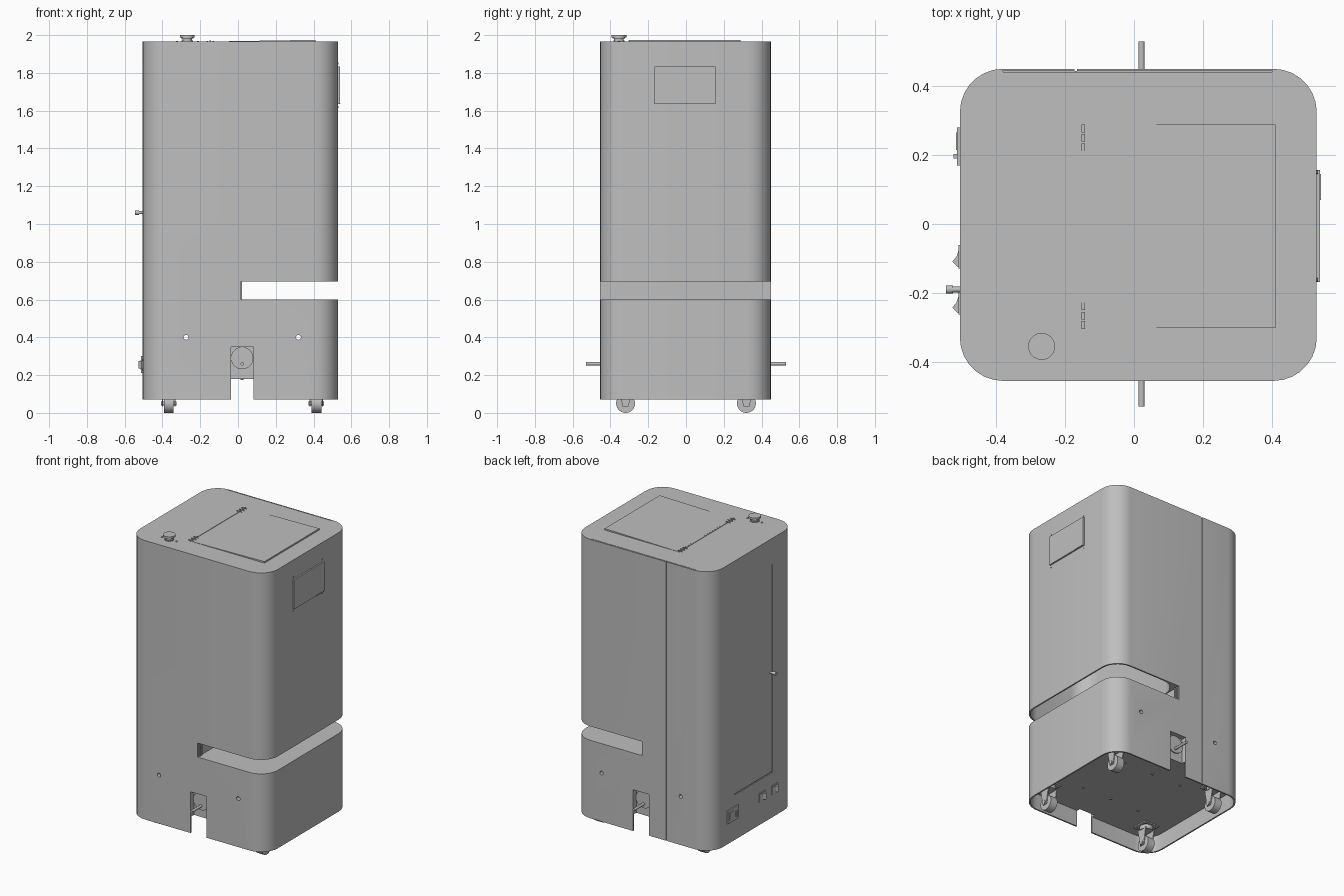
import bpy, bmesh, math

if "Cube" in bpy.data.objects:
    bpy.data.objects.remove(bpy.data.objects["Cube"])

# One painted-metal colour
grey = bpy.data.materials.new("painted grey")
grey.use_nodes = True
colour = (0.52, 0.52, 0.52, 1)
grey.diffuse_color = colour
grey.node_tree.nodes["Principled BSDF"].inputs["Base Color"].default_value = colour


def prism(name, profile, lo, hi, axis="z"):
    """Extrude a 2D profile along an axis, from lo to hi."""
    place = {"x": lambda a, b: (lo, a, b),
             "y": lambda a, b: (a, lo, b),
             "z": lambda a, b: (a, b, lo)}[axis]
    shift = [(hi - lo) * (axis == k) for k in "xyz"]
    bm = bmesh.new()
    face = bm.faces.new([bm.verts.new(place(a, b)) for a, b in profile])
    out = bmesh.ops.extrude_face_region(bm, geom=[face])["geom"]
    bmesh.ops.translate(bm, vec=shift,
                        verts=[g for g in out if isinstance(g, bmesh.types.BMVert)])
    bmesh.ops.recalc_face_normals(bm, faces=bm.faces[:])
    mesh = bpy.data.meshes.new(name)
    bm.to_mesh(mesh)
    bm.free()
    mesh.materials.append(grey)
    obj = bpy.data.objects.new(name, mesh)
    bpy.context.collection.objects.link(obj)
    return obj


def box(name, x0, x1, y0, y1, z0, z1):
    return prism(name, [(x0, y0), (x1, y0), (x1, y1), (x0, y1)], z0, z1)


def smooth(obj):
    bpy.ops.object.select_all(action="DESELECT")
    obj.select_set(True)
    bpy.context.view_layer.objects.active = obj
    bpy.ops.object.shade_smooth_by_angle(angle=math.radians(32))


def disc(name, axis, a, b, r, lo, hi, n=24):
    pts = [(a + r * math.cos(t * math.tau / n), b + r * math.sin(t * math.tau / n))
           for t in range(n)]
    obj = prism(name, pts, lo, hi, axis)
    smooth(obj)
    return obj


def rounded(x0, x1, y0, y1, r, n=7):
    corners = [(x1 - r, y1 - r), (x0 + r, y1 - r), (x0 + r, y0 + r), (x1 - r, y0 + r)]
    return [(cx + r * math.cos((q + i / n) * math.pi / 2),
             cy + r * math.sin((q + i / n) * math.pi / 2))
            for q, (cx, cy) in enumerate(corners) for i in range(n + 1)]


def cut(target, cutter):
    mod = target.modifiers.new("cut", "BOOLEAN")
    mod.operation, mod.solver, mod.object = "DIFFERENCE", "EXACT", cutter
    bpy.context.view_layer.objects.active = target
    bpy.ops.object.modifier_apply(modifier=mod.name)
    bpy.data.objects.remove(cutter)


L, R, F, B = -0.505, 0.53, -0.455, 0.45
BOTTOM, DECK, TOP = 0.07, 0.18, 1.965

# Cabinet with an open skirt, a tray slot and a hollow chamber above it
body = prism("cabinet_body", rounded(L, R, F, B, 0.125), BOTTOM, TOP)
t = 0.01
cut(body, prism("skirt_cutter", rounded(L + t, R - t, F + t, B - t, 0.115), 0, DECK))
cut(body, box("slot_cutter", 0.015, 0.7, -0.6, 0.6, 0.6, 0.695))
cut(body, prism("chamber_cutter", rounded(0.02, R - t, F + t, B - t, 0.115), 0.65, 1.9))

# Drain notches and through holes, front and back
cut(body, box("front_notch_cutter", -0.037, 0.083, -0.6, F + 0.035, 0, 0.35))
cut(body, box("back_notch_cutter", -0.037, 0.083, B - 0.035, 0.6, 0, 0.35))
for x in (-0.275, 0.32):
    cut(body, disc("hole_cutter", "y", x, 0.4, 0.013, -0.6, 0.6, 16))

# Back panel seams and door gaps
cut(body, box("back_seam_cutter", -0.172, -0.166, B - 0.006, 0.6, 0, 2.1))
cut(body, box("rim_seam_cutter", -0.38, 0.4, 0.441, 0.445, TOP - 0.006, 2.1))
cut(body, box("door_side_cutter", -0.6, L + 0.006, -0.209, -0.202, 0.375, 1.79))
cut(body, box("door_foot_cutter", -0.6, L + 0.006, -0.209, 0.2, 0.375, 0.382))
smooth(body)

# Slot end jambs
for side, y in (("front", F + 0.012), ("back", B - 0.042)):
    for i in range(2):
        box(f"{side}_slot_jamb_{i}", 0.01, 0.022, y + i * 0.02, y + i * 0.02 + 0.01,
            0.6, 0.695)

# Drain flanges with pipes
for side, s, y in (("front", -1, F + 0.035), ("back", 1, B - 0.035)):
    disc(f"{side}_drain_flange", "y", 0.022, 0.29, 0.059, y, y + s * 0.008, 32)
    disc(f"{side}_drain_pipe", "y", 0.022, 0.26, 0.009, y, s * 0.53, 16)

# Top hatch, hinged on one side and slightly raised on the other
prism("top_hatch", [(-0.14, TOP - 0.004), (0.41, TOP - 0.004),
                    (0.41, TOP + 0.01), (-0.14, TOP + 0.001)], -0.302, 0.288, "y")
box("hatch_hinge_bar", -0.151, -0.143, -0.228, 0.213, TOP, TOP + 0.003)
for i, y in enumerate((-0.266, 0.25)):
    for k in (-1, 0, 1):
        box(f"hinge_knuckle_{i}_{k}", -0.152, -0.142, y + k * 0.027 - 0.011,
            y + k * 0.027 + 0.011, TOP, TOP + 0.006)
        for x in (-0.162, -0.131):
            disc(f"hinge_screw_{i}_{k}", "z", x, y + k * 0.027, 0.004, TOP, TOP + 0.004, 8)

# Push button with its two screws
for name, r, z0, z1 in (("button_collar", 0.03, TOP, 1.972), ("button_stem", 0.025, 1.97, 1.985),
                        ("button_neck", 0.033, 1.982, 1.99), ("button_cap", 0.039, 1.988, 2.0)):
    disc(name, "z", -0.268, -0.355, r, z0, z1, 32)
for x in (-0.323, -0.212):
    disc("button_screw", "z", x, -0.355, 0.006, TOP, TOP + 0.004, 10)

# Display panel on the side
box("display_panel", R - 0.004, 0.54, -0.168, 0.156, 1.635, 1.835)
box("display_latch", 0.538, 0.543, 0.07, 0.145, 1.634, 1.639)
for y in (-0.162, 0.15):
    for z in (1.62, 1.85):
        disc("display_screw", "x", y, z, 0.005, R, R + 0.003, 10)

# Door knob
disc("door_knob_stem", "x", -0.19, 1.06, 0.008, -0.53, L, 16)
disc("door_knob_head", "x", -0.19, 1.06, 0.012, -0.545, -0.525, 16)

# Rocker switches and power socket
for i, y in enumerate((-0.095, -0.228)):
    box(f"rocker_frame_{i}", L - 0.004, L, y - 0.034, y + 0.034, 0.225, 0.285)
    prism(f"rocker_{i}", [(L, y + 0.03), (L - 0.01, y), (L - 0.022, y - 0.014),
                          (L - 0.006, y - 0.03), (L, y - 0.03)], 0.235, 0.275)
box("socket_plate", L - 0.008, L, 0.17, 0.28, 0.21, 0.3)
box("socket_fuse_tab", L - 0.018, L, 0.19, 0.203, 0.235, 0.27)
box("socket_inlet", L - 0.012, L, 0.215, 0.265, 0.23, 0.28)

# Castors under the deck
for sx, x in (("right", -0.367), ("left", 0.415)):
    for sy, y in (("front", -0.32), ("back", 0.32)):
        name = f"{sy}_{sx}_castor"
        disc(name + "_wheel", "x", y, 0.05, 0.05, x - 0.026, x + 0.026, 28)
        disc(name + "_axle", "x", y, 0.05, 0.011, x - 0.041, x + 0.041, 12)
        for s in (-1, 1):
            a, b = sorted((x + s * 0.03, x + s * 0.036))
            prism(name + "_cheek", [(y - 0.016, 0.034), (y + 0.016, 0.034), (y + 0.038, 0.15),
                                    (y - 0.038, 0.15)], a, b, "x")
        disc(name + "_swivel", "z", x, y, 0.042, 0.145, 0.173)
        box(name + "_plate", x - 0.055, x + 0.055, y - 0.055, y + 0.055, 0.172, DECK)
        for dx in (-0.043, 0.043):
            for dy in (-0.043, 0.043):
                disc(name + "_bolt", "z", x + dx, y + dy, 0.008, 0.165, 0.173, 6)

# Deck bolts
for x in (-0.2, 0.02, 0.24):
    for y in (-0.2, 0.2):
        disc("deck_bolt", "z", x, y, 0.008, DECK - 0.006, DECK, 8)
